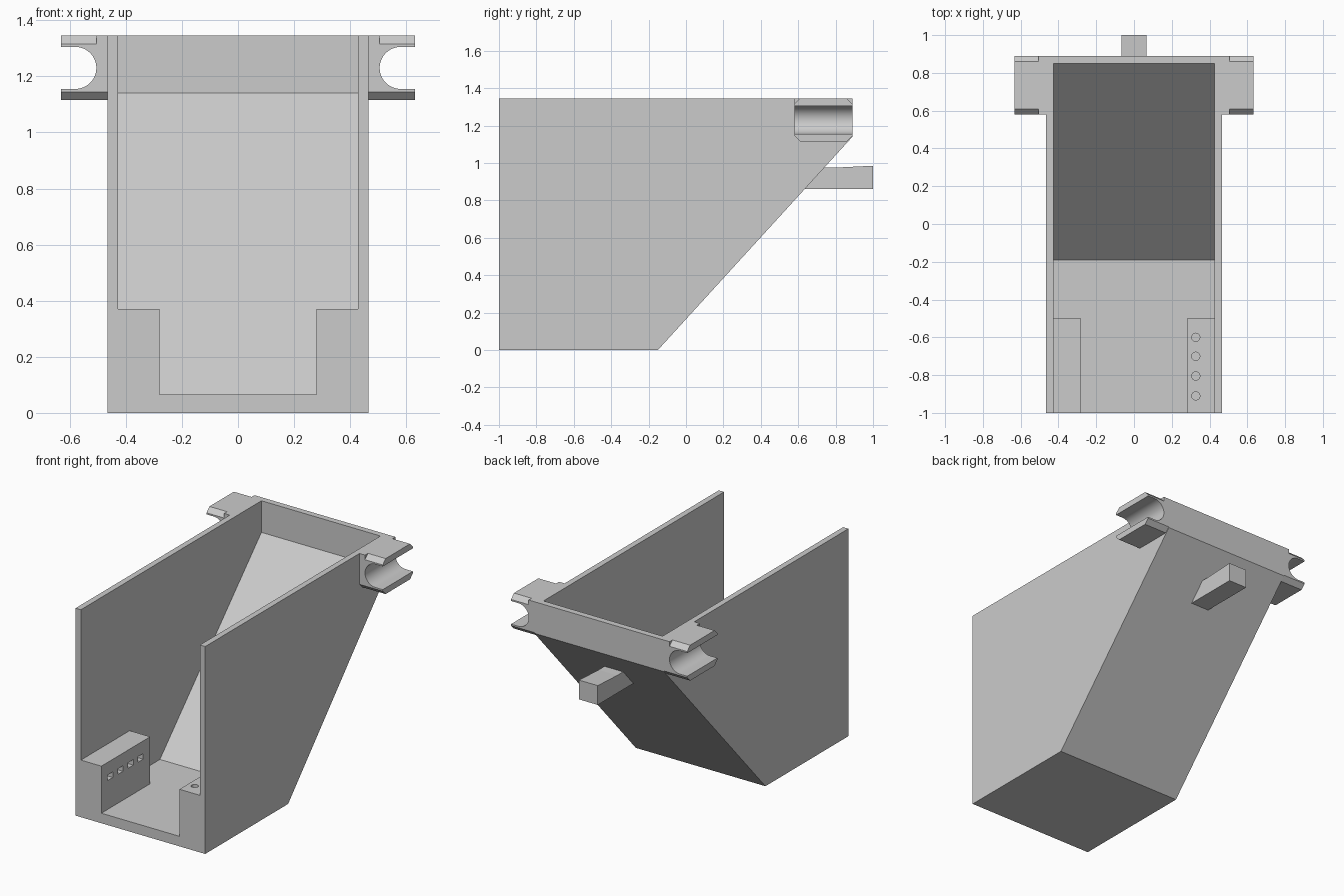
import bpy, bmesh, math

if "Cube" in bpy.data.objects:
    bpy.data.objects.remove(bpy.data.objects["Cube"])

grey = bpy.data.materials.new("plain grey")
grey.diffuse_color = (0.6, 0.6, 0.6, 1)
grey.use_nodes = True
grey.node_tree.nodes["Principled BSDF"].inputs["Base Color"].default_value = grey.diffuse_color


def prism(name, profile, axis, a, b):
    """Extrude a 2D profile: axis 'x' takes (y, z) points, 'y' takes (x, z), 'z' takes (x, y)."""
    place = {'x': lambda p, t: (t, p[0], p[1]),
             'y': lambda p, t: (p[0], t, p[1]),
             'z': lambda p, t: (p[0], p[1], t)}[axis]
    bm = bmesh.new()
    lo = [bm.verts.new(place(p, a)) for p in profile]
    hi = [bm.verts.new(place(p, b)) for p in profile]
    bm.faces.new(lo)
    bm.faces.new(hi)
    n = len(profile)
    for i in range(n):
        j = (i + 1) % n
        bm.faces.new((lo[i], lo[j], hi[j], hi[i]))
    bmesh.ops.recalc_face_normals(bm, faces=bm.faces[:])
    me = bpy.data.meshes.new(name)
    bm.to_mesh(me)
    bm.free()
    me.materials.append(grey)
    ob = bpy.data.objects.new(name, me)
    bpy.context.collection.objects.link(ob)
    return ob


def apply(ob, mod):
    bpy.ops.object.select_all(action='DESELECT')
    bpy.context.view_layer.objects.active = ob
    ob.select_set(True)
    bpy.ops.object.modifier_apply(modifier=mod.name)


def cut(ob, cutter):
    mod = ob.modifiers.new("cut", 'BOOLEAN')
    mod.operation = 'DIFFERENCE'
    mod.solver = 'EXACT'
    mod.object = cutter
    apply(ob, mod)
    bpy.data.objects.remove(cutter)


def circle(cx, cy, r, n):
    return [(cx + r * math.cos(2 * math.pi * i / n),
             cy + r * math.sin(2 * math.pi * i / n)) for i in range(n)]


# Hopper: solid outer shape with the cavity and front channel cut out
hopper = prism("hopper", [(-1, 0), (-0.15, 0), (0.89, 1.14), (0.89, 1.345), (-1, 1.345)],
               'x', -0.465, 0.465)
cut(hopper, prism("cavity", [(-1.1, 0.37), (-0.5, 0.37), (-0.5, 0.065), (-0.19, 0.065),
                             (0.85, 1.14), (0.85, 1.5), (-1.1, 1.5)], 'x', -0.427, 0.427))
cut(hopper, prism("channel", [(-1.1, 0.065), (-0.4, 0.065), (-0.4, 0.5), (-1.1, 0.5)],
                  'x', -0.28, 0.28))

# Round holes in the right ledge, slots in the side of the left ledge
for y in (-0.91, -0.805, -0.7, -0.6):
    cut(hopper, prism("hole", circle(0.327, y, 0.022, 16), 'z', 0.25, 0.5))
    cut(hopper, prism("slot", [(y - 0.027, 0.252), (y + 0.027, 0.252),
                               (y + 0.027, 0.288), (y - 0.027, 0.288)], 'x', -0.35, -0.2))

# Side clips: C-shaped section with chamfered ends, mirrored
groove = [(0.58 - 0.075 * math.sin(t), 1.23 - 0.075 * math.cos(t))
          for t in (math.pi * i / 24 for i in range(25))]
clips = prism("side_clips", [(0.465, 1.345), (0.465, 1.115), (0.632, 1.115), (0.632, 1.155)]
              + groove + [(0.632, 1.305), (0.632, 1.345)], 'y', 0.58, 0.89)
c, e = 0.03, 0.02
for y, s in ((0.58, 1), (0.89, -1)):
    for z, u, x0 in ((1.345, -1, 0.505), (1.115, 1, 0.4)):
        tri = [(y - s * e, z + u * (c + e)), (y + s * (c + e), z - u * e), (y - s * e, z - u * e)]
        cut(clips, prism("chamfer", tri, 'x', x0, 0.7))
mirror = clips.modifiers.new("mirror", 'MIRROR')
apply(clips, mirror)
bpy.ops.object.shade_smooth_by_angle(angle=math.radians(25))

# Peg on the sloping back
prism("back_peg", [(0.62, 0.86), (1, 0.86), (1, 0.985), (0.8, 0.975), (0.72, 0.975)],
      'x', -0.067, 0.067)
